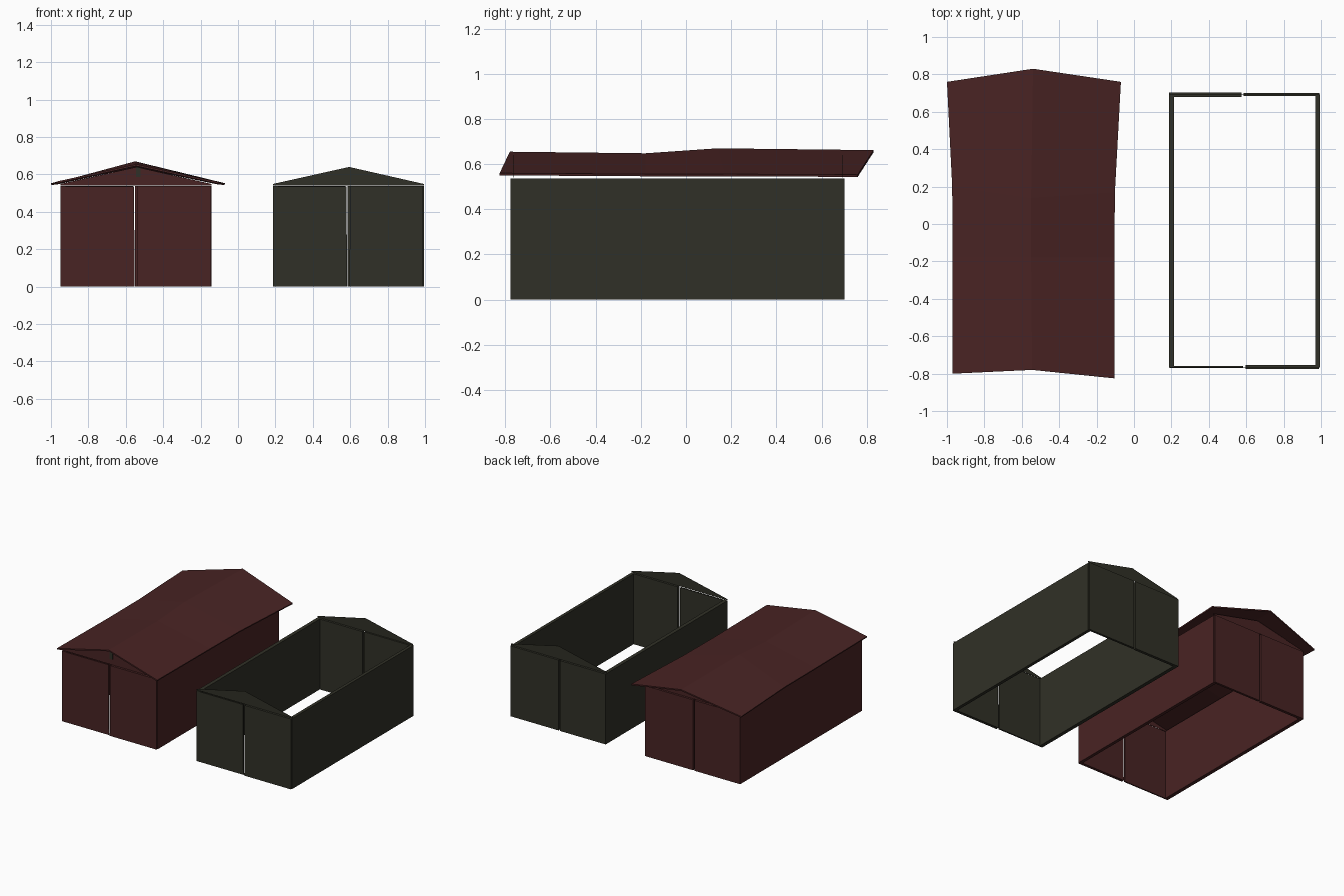
import bpy

if "Cube" in bpy.data.objects:
    bpy.data.objects.remove(bpy.data.objects["Cube"])

def material(name, rgb):
    m = bpy.data.materials.new(name)
    m.diffuse_color = (*rgb, 1)
    m.use_nodes = True
    m.node_tree.nodes["Principled BSDF"].inputs["Base Color"].default_value = m.diffuse_color
    return m

RED = material("dark red", (0.066, 0.017, 0.017))
GREEN = material("dark olive", (0.030, 0.030, 0.020))

def mesh(name, verts, faces, mat):
    me = bpy.data.meshes.new(name)
    me.from_pydata(verts, [], faces)
    me.materials.append(mat)
    ob = bpy.data.objects.new(name, me)
    bpy.context.collection.objects.link(ob)
    return ob

def prism(name, outline, y0, y1, mat):
    """Extrude an x-z outline from y0 to y1."""
    n = len(outline)
    verts = [(x, y, z) for y in (y0, y1) for x, z in outline]
    faces = [list(range(n)), list(range(2 * n - 1, n - 1, -1))]
    faces += [[(i + 1) % n, i, i + n, (i + 1) % n + n] for i in range(n)]
    return mesh(name, verts, faces, mat)

def panel(name, x0, x1, y0, y1, z1, mat, lean=0.0):
    """Upright board; lean shifts the inner top edge."""
    a, b = (0, lean) if lean < 0 else (lean, 0)
    return prism(name, [(x0, 0), (x1, 0), (x1 + b, z1), (x0 + a, z1)], y0, y1, mat)

def shed(name, dx, mat):
    # side walls
    panel(name + "_left_wall", dx + 0.187, dx + 0.215, -0.768, 0.695, 0.537, mat)
    panel(name + "_right_wall", dx + 0.970, dx + 0.994, -0.766, 0.690, 0.537, mat)
    # front and back door leaves, with a gap between them
    panel(name + "_front_left_door", dx + 0.19, dx + 0.583, -0.769, -0.759, 0.535, mat, -0.003)
    panel(name + "_front_right_door", dx + 0.596, dx + 0.99, -0.776, -0.754, 0.537, mat, -0.004 + 0.008)
    panel(name + "_back_left_door", dx + 0.187, dx + 0.574, 0.680, 0.702, 0.537, mat)
    panel(name + "_back_right_door", dx + 0.586, dx + 0.992, 0.684, 0.701, 0.537, mat)
    # thin gable sheets
    gable = [(dx + 0.187, 0.541), (dx + 0.994, 0.541), (dx + 0.994, 0.549),
             (dx + 0.594, 0.640), (dx + 0.187, 0.549)]
    prism(name + "_front_gable", gable, -0.766, -0.764, mat)
    prism(name + "_back_gable", gable, 0.690, 0.692, mat)

shed("open_shed", 0.0, GREEN)
shed("roofed_shed", -1.136, RED)

# small ridge bracket showing in the front gable
panel_ob = prism("ridge_bracket", [(-0.545, 0.585), (-0.520, 0.585), (-0.520, 0.636), (-0.545, 0.641)],
                 -0.772, -0.766, GREEN)

# slightly warped roof: rows of left eave, ridge, right eave
rows = [
    [(-0.970, -0.800, 0.562), (-0.545, -0.780, 0.655), (-0.105, -0.825, 0.560)],
    [(-0.970, -0.180, 0.556), (-0.550, -0.180, 0.648), (-0.105, -0.180, 0.556)],
    [(-0.972, 0.200, 0.556), (-0.550, 0.140, 0.670), (-0.102, 0.170, 0.556)],
    [(-1.000, 0.760, 0.553), (-0.540, 0.830, 0.662), (-0.070, 0.760, 0.553)],
]
verts = [p for r in rows for p in r]
faces = [[3 * j + i, 3 * j + i + 1, 3 * j + i + 4, 3 * j + i + 3] for j in range(3) for i in range(2)]
roof = mesh("roof", verts, faces, RED)
mod = roof.modifiers.new("thickness", 'SOLIDIFY')
mod.thickness = 0.010
mod.offset = -1
